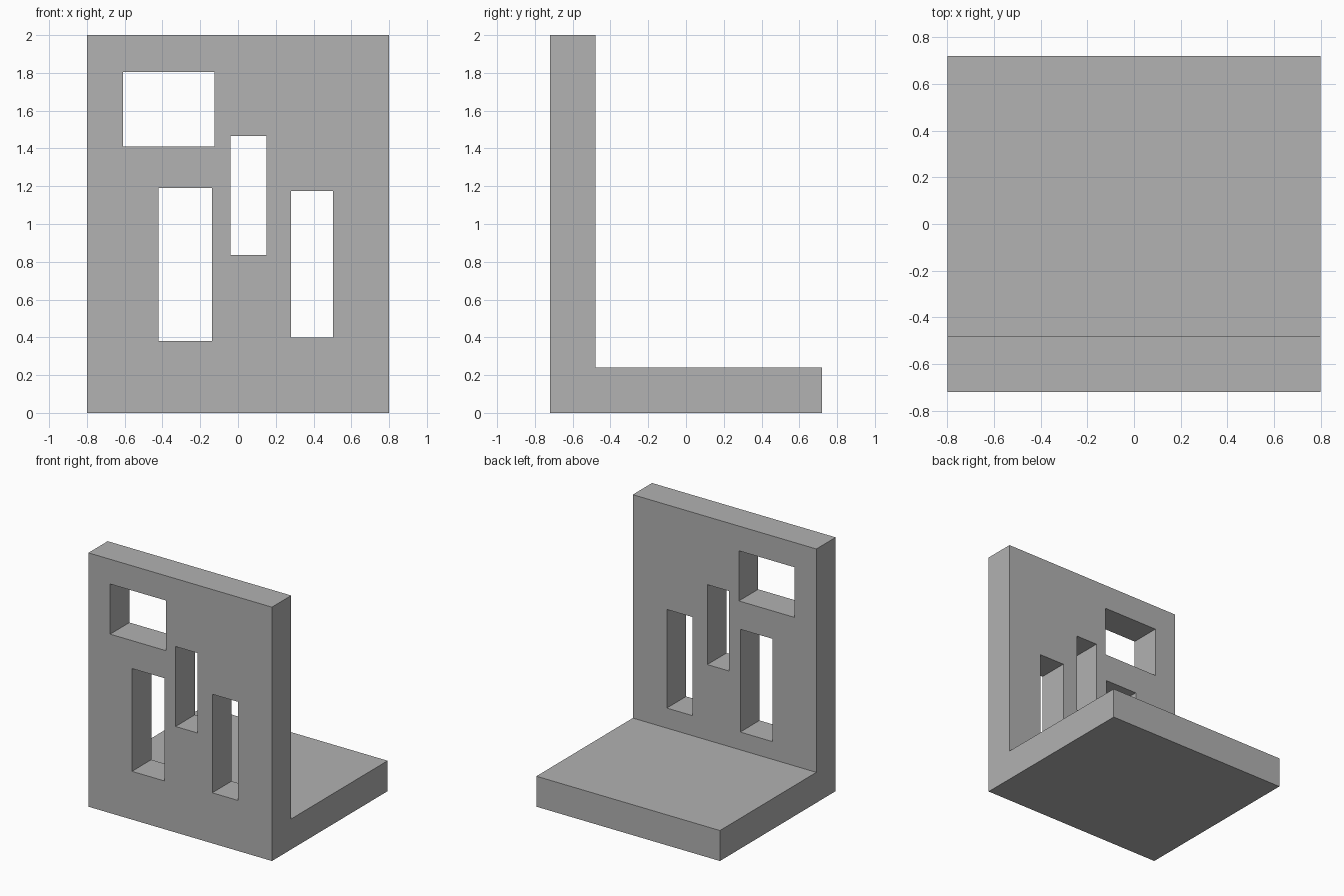
import bpy
import bmesh

default = bpy.data.objects.get("Cube")
if default:
    bpy.data.objects.remove(default, do_unlink=True)

WIDTH, DEPTH, HEIGHT, THICK = 1.6, 1.44, 2.0, 0.24
FRONT = -DEPTH / 2

grey = bpy.data.materials.new("light_grey")
grey.use_nodes = True
colour = (0.445, 0.445, 0.445, 1.0)
grey.diffuse_color = colour
grey.node_tree.nodes["Principled BSDF"].inputs["Base Color"].default_value = colour


def extrude_profile(name, points, axis_vector):
    """Make a closed solid by sweeping a flat outline along a vector."""
    bm = bmesh.new()
    face = bm.faces.new([bm.verts.new(p) for p in points])
    swept = bmesh.ops.extrude_face_region(bm, geom=[face], use_keep_orig=True)
    moved = [v for v in swept["geom"] if isinstance(v, bmesh.types.BMVert)]
    bmesh.ops.translate(bm, verts=moved, vec=axis_vector)
    bmesh.ops.recalc_face_normals(bm, faces=bm.faces)
    mesh = bpy.data.meshes.new(name)
    bm.to_mesh(mesh)
    bm.free()
    mesh.materials.append(grey)
    obj = bpy.data.objects.new(name, mesh)
    bpy.context.collection.objects.link(obj)
    return obj


# L-shaped body: upright wall at the front, base slab behind it
outline = [(FRONT, 0), (-FRONT, 0), (-FRONT, THICK),
           (FRONT + THICK, THICK), (FRONT + THICK, HEIGHT), (FRONT, HEIGHT)]
body = extrude_profile("wall_and_base",
                       [(-WIDTH / 2, y, z) for y, z in outline], (WIDTH, 0, 0))

# Rectangular openings through the wall: left, right, bottom, top
openings = {
    "upper_window": (-0.61, -0.125, 1.41, 1.805),
    "lower_window": (-0.42, -0.137, 0.38, 1.19),
    "middle_slot": (-0.04, 0.15, 0.835, 1.465),
    "side_slot": (0.28, 0.503, 0.398, 1.175),
}
bpy.context.view_layer.objects.active = body
for name, (x0, x1, z0, z1) in openings.items():
    corners = [(x0, z0), (x1, z0), (x1, z1), (x0, z1)]
    cutter = extrude_profile(name + "_cutter",
                             [(x, FRONT - 0.1, z) for x, z in corners],
                             (0, THICK + 0.2, 0))
    cutter.hide_render = True
    cut = body.modifiers.new(name, 'BOOLEAN')
    cut.operation = 'DIFFERENCE'
    cut.solver = 'EXACT'
    cut.object = cutter
    bpy.ops.object.modifier_apply(modifier=cut.name)
    bpy.data.objects.remove(cutter, do_unlink=True)
